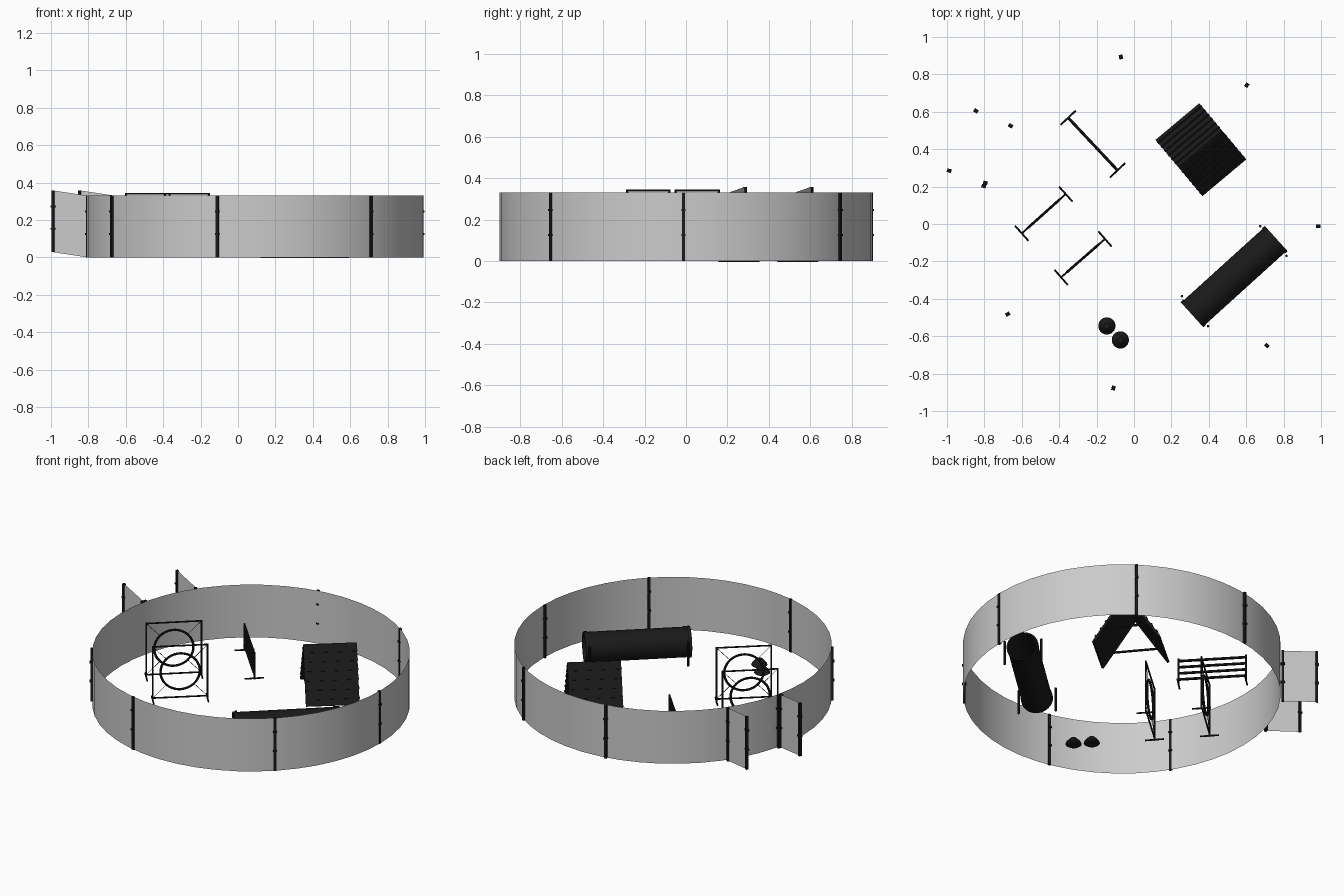
import bpy, bmesh, math
from mathutils import Vector, Matrix

if "Cube" in bpy.data.objects:
    bpy.data.objects.remove(bpy.data.objects["Cube"])

black = bpy.data.materials.new("black")
black.diffuse_color = (0.01, 0.01, 0.01, 1)
black.use_nodes = True
black.node_tree.nodes["Principled BSDF"].inputs["Base Color"].default_value = black.diffuse_color
CX, R, H = 0.09, 0.9, 0.33          # arena centre, radius, wall height


def finish(bm, name, mat=black, smooth=True):
    me = bpy.data.meshes.new(name)
    bm.to_mesh(me)
    bm.free()
    ob = bpy.data.objects.new(name, me)
    bpy.context.collection.objects.link(ob)
    if mat:
        me.materials.append(mat)
    if smooth:
        bpy.ops.object.select_all(action='DESELECT')
        ob.select_set(True)
        bpy.context.view_layer.objects.active = ob
        bpy.ops.object.shade_smooth_by_angle()
    return ob


def rod(bm, a, b, r, n=8):
    a, b = Vector(a), Vector(b)
    d = b - a
    m = Matrix.Translation((a + b) / 2) @ d.to_track_quat('Z', 'Y').to_matrix().to_4x4()
    bmesh.ops.create_cone(bm, cap_ends=True, segments=n, radius1=r, radius2=r,
                          depth=d.length, matrix=m)


def box(bm, m, c, s):
    bmesh.ops.create_cube(bm, size=1, matrix=m @ Matrix.Translation(c) @ Matrix.Diagonal((*s, 1)))


def lathe(bm, profile, n, m, closed=False):
    rings = [[bm.verts.new(m @ Vector((r * math.cos(i * math.tau / n), r * math.sin(i * math.tau / n), z)))
              for i in range(n)] for r, z in profile]
    pairs = list(zip(rings, rings[1:])) + ([(rings[-1], rings[0])] if closed else [])
    for p, q in pairs:
        for i in range(n):
            j = (i + 1) % n
            bm.faces.new((p[i], p[j], q[j], q[i]))
    return rings


def place(p, q):
    """Frame at the midpoint of p-q with local x running from p to q."""
    ang = math.atan2(q[1] - p[1], q[0] - p[0])
    m = Matrix.Translation(((p[0] + q[0]) / 2, (p[1] + q[1]) / 2, 0)) @ Matrix.Rotation(ang, 4, 'Z')
    return m, math.hypot(q[0] - p[0], q[1] - p[1])


# round fabric wall
bm = bmesh.new()
lathe(bm, [(R, 0), (R, H)], 48, Matrix.Translation((CX, 0, 0)))
finish(bm, "arena_wall", None)

# two open gate panels, rising a little to their free end
doors = [((-0.66, 0.525), (-0.845, 0.605)), ((-0.803, 0.207), (-0.99, 0.285))]
for k, (p, q) in enumerate(doors):
    bm = bmesh.new()
    bm.faces.new([bm.verts.new(c) for c in ((*p, 0), (*q, 0.028), (*q, H + 0.028), (*p, H))])
    finish(bm, f"gate_panel_{k}", None, False)

# posts with clips
posts = [(0.985, -0.012, 0), (0.603, 0.742, 0), (-0.07, 0.893, 0), (-0.66, 0.525, 0), (-0.803, 0.203, 0),
         (-0.795, 0.22, 0), (-0.675, -0.482, 0), (-0.11, -0.877, 0), (0.71, -0.65, 0),
         (-0.845, 0.605, 0.028), (-0.988, 0.285, 0.028)]
bm = bmesh.new()
for x, y, z in posts:
    m = Matrix.Translation((x, y, z)) @ Matrix.Rotation(math.atan2(y, x - CX), 4, 'Z')
    box(bm, m, (0, 0, H / 2), (0.014, 0.016, H))
    for h in (0.125, 0.245):
        box(bm, m, (0, 0, h), (0.024, 0.02, 0.01))
finish(bm, "wall_posts", smooth=False)

# hoop jumps
for k, (p, q) in enumerate([((-0.60, -0.05), (-0.365, 0.16)), ((-0.39, -0.285), (-0.155, -0.08))]):
    m, L = place(p, q)
    bm = bmesh.new()
    h, zc, rr, top, low = L / 2, 0.18, 0.112, 0.34, 0.02
    for s in (-1, 1):
        rod(bm, (s * h, 0, 0), (s * h, 0, top + 0.004), 0.005)
        rod(bm, (s * h, -0.054, 0.006), (s * h, 0.054, 0.006), 0.005)
        for z in (top, low):                      # hoop cords to the corners
            d = Vector((s * h, 0, z - zc)).normalized() * rr
            rod(bm, (d.x, 0, zc + d.z), (s * h, 0, z), 0.0015, 4)
    for z in (top, low):
        rod(bm, (-h, 0, z), (h, 0, z), 0.005)
    t = 0.007
    prof = [(rr + t * math.cos(a * math.tau / 8), t * math.sin(a * math.tau / 8)) for a in range(8)]
    lathe(bm, prof, 40, Matrix.Translation((0, 0, zc)) @ Matrix.Rotation(math.pi / 2, 4, 'X'), True)
    bm.transform(m)
    finish(bm, f"hoop_jump_{k}")

# bar hurdle
m, L = place((-0.352, 0.568), (-0.088, 0.287))
bm = bmesh.new()
for s in (-1, 1):
    rod(bm, (s * L / 2, 0, 0), (s * L / 2, 0, 0.17), 0.006)
    rod(bm, (s * L / 2, -0.056, 0.006), (s * L / 2, 0.056, 0.006), 0.005)
for z in (0.035, 0.075, 0.115, 0.155):
    rod(bm, (-L / 2, 0, z), (L / 2, 0, z), 0.008)
bm.transform(m)
finish(bm, "bar_hurdle")

# A-frame ramp: two slatted boards and side braces
m, L = place((0.235, 0.295), (0.48, 0.5))
bm = bmesh.new()
run, rise, W = 0.19, 0.295, 0.305
tilt, slope = math.atan2(rise, run), math.hypot(run, rise)
for s in (0, math.pi):
    f = Matrix.Rotation(s, 4, 'Z') @ Matrix.Translation((0, -run / 2, rise / 2)) @ Matrix.Rotation(tilt, 4, 'X')
    box(bm, f, (0, 0, 0), (W, slope, 0.014))
    for i in range(6):
        box(bm, f, (0, (i - 2.5) * slope / 6.5, 0.009), (W + 0.004, 0.01, 0.007))
for x in (-W / 2 + 0.01, W / 2 - 0.01):
    rod(bm, (x, -0.13, 0.09), (x, 0.13, 0.09), 0.007)
bm.transform(m)
finish(bm, "ramp", smooth=False)

# tunnel tube with rims, on four corner pegs
m, L = place((0.31, -0.485), (0.76, -0.0775))
bm = bmesh.new()
a, r = L / 2, 0.087
prof = [(r, -a + 0.02), (r + 0.004, -a + 0.02), (r + 0.004, -a), (r - 0.004, -a),
        (r - 0.004, a), (r + 0.004, a), (r + 0.004, a - 0.02), (r, a - 0.02)]
lathe(bm, prof, 32, m @ Matrix.Translation((0, 0, 0.1)) @ Matrix.Rotation(math.pi / 2, 4, 'Y'), True)
bmesh.ops.recalc_face_normals(bm, faces=bm.faces)
finish(bm, "tunnel")
bm = bmesh.new()
for x, y in [(0.256, -0.386), (0.396, -0.546), (0.675, -0.012), (0.815, -0.17)]:
    rod(bm, (x, y, 0), (x, y, 0.15), 0.007)
finish(bm, "tunnel_pegs")

# marker cones
for k, (x, y) in enumerate([(-0.145, -0.545), (-0.073, -0.62)]):
    bm = bmesh.new()
    rings = lathe(bm, [(0.035, 0), (0.046, 0.008), (0.042, 0.018), (0.028, 0.034), (0.016, 0.046)],
                  24, Matrix.Translation((x, y, 0)))
    bm.faces.new(rings[-1])
    bm.faces.new(rings[0][::-1])
    finish(bm, f"marker_cone_{k}")
